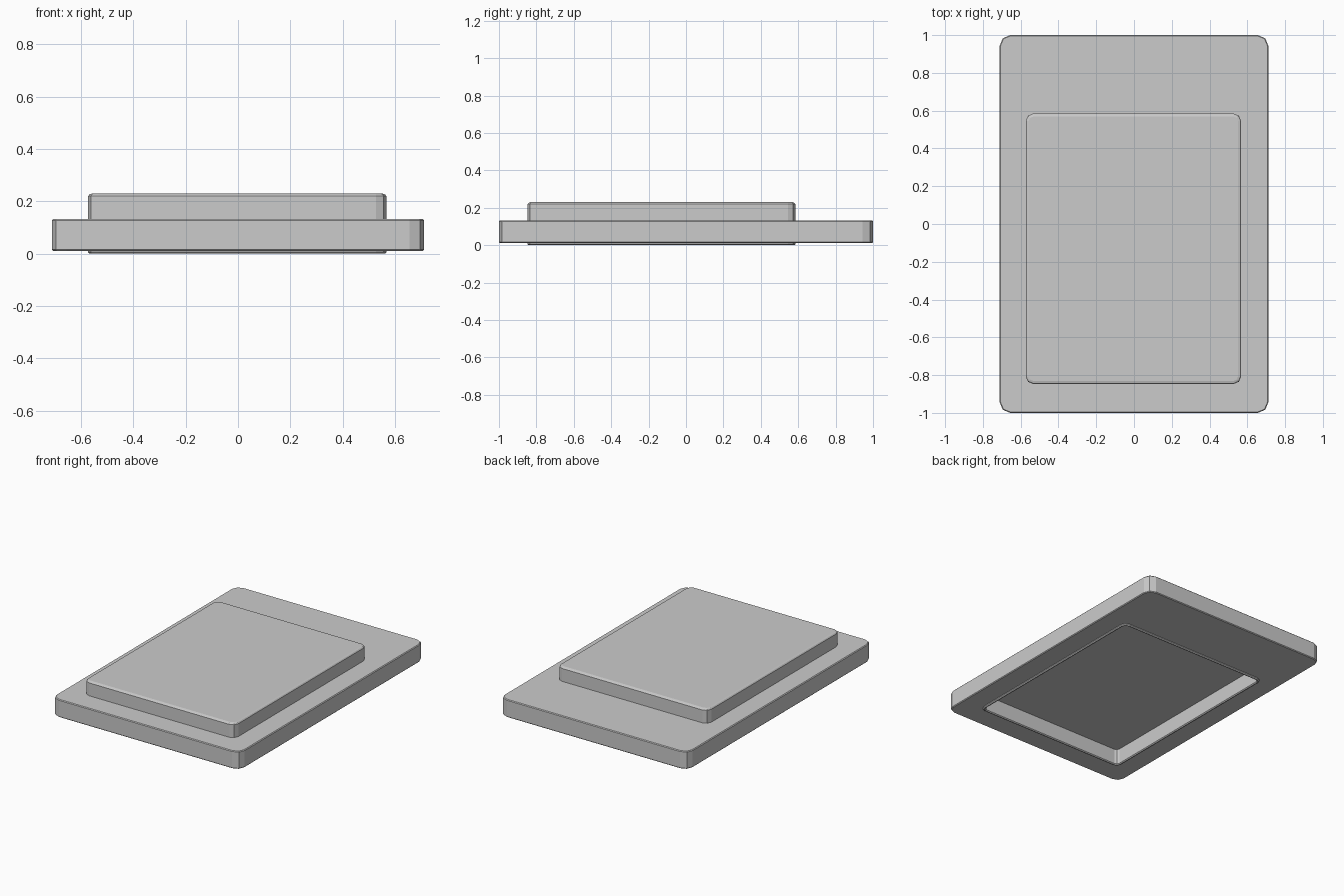
import bpy, bmesh, math

if "Cube" in bpy.data.objects:
    bpy.data.objects.remove(bpy.data.objects["Cube"])

grey = bpy.data.materials.new("plain grey")
grey.diffuse_color = (0.6, 0.6, 0.6, 1)
grey.use_nodes = True
grey.node_tree.nodes["Principled BSDF"].inputs["Base Color"].default_value = grey.diffuse_color

PANEL = (-0.573, 0.567, -0.847, 0.585, 0.04)   # x0, x1, y0, y1, corner radius
PLATE = (-0.711, 0.711, -1.0, 1.0, 0.056)


def ring(bm, rect, inset, z, seg=2):
    """Rounded rectangle of vertices, shrunk by inset."""
    x0, x1, y0, y1, r = rect
    r = max(r - inset, 0.006)
    x0, x1, y0, y1 = x0 + inset + r, x1 - inset - r, y0 + inset + r, y1 - inset - r
    verts = []
    for k, (cx, cy) in enumerate([(x1, y1), (x0, y1), (x0, y0), (x1, y0)]):
        for s in range(seg + 1):
            a = math.pi / 2 * (k + s / seg)
            verts.append(bm.verts.new((cx + r * math.cos(a), cy + r * math.sin(a), z)))
    return verts


def loft(name, levels, caps):
    """Skin a stack of rings; cap both ends or join last ring to first."""
    bm = bmesh.new()
    rings = [ring(bm, *lv) for lv in levels]
    pairs = list(zip(rings, rings[1:]))
    if caps:
        bm.faces.new(rings[0])
        bm.faces.new(rings[-1])
    else:
        pairs.append((rings[-1], rings[0]))
    for a, b in pairs:
        n = len(a)
        for i in range(n):
            j = (i + 1) % n
            bm.faces.new((a[i], a[j], b[j], b[i]))
    bmesh.ops.recalc_face_normals(bm, faces=bm.faces)
    me = bpy.data.meshes.new(name)
    bm.to_mesh(me)
    bm.free()
    me.materials.append(grey)
    ob = bpy.data.objects.new(name, me)
    bpy.context.collection.objects.link(ob)
    return ob


# Wide frame plate with slightly eased edges, open in the middle
loft("base_plate", [
    (PANEL, 0.006, 0.011), (PLATE, 0.005, 0.011), (PLATE, 0.0, 0.016),
    (PLATE, 0.0, 0.127), (PLATE, 0.005, 0.132), (PANEL, 0.006, 0.132)], False)

# Raised panel: recess ceiling, recess walls, lower lip, outer walls, eased top
loft("raised_panel", [
    (PANEL, 0.018, 0.11), (PANEL, 0.018, 0.006), (PANEL, 0.012, 0.0),
    (PANEL, 0.006, 0.0), (PANEL, 0.0, 0.006), (PANEL, 0.0, 0.22),
    (PANEL, 0.006, 0.227), (PANEL, 0.016, 0.23)], True)
